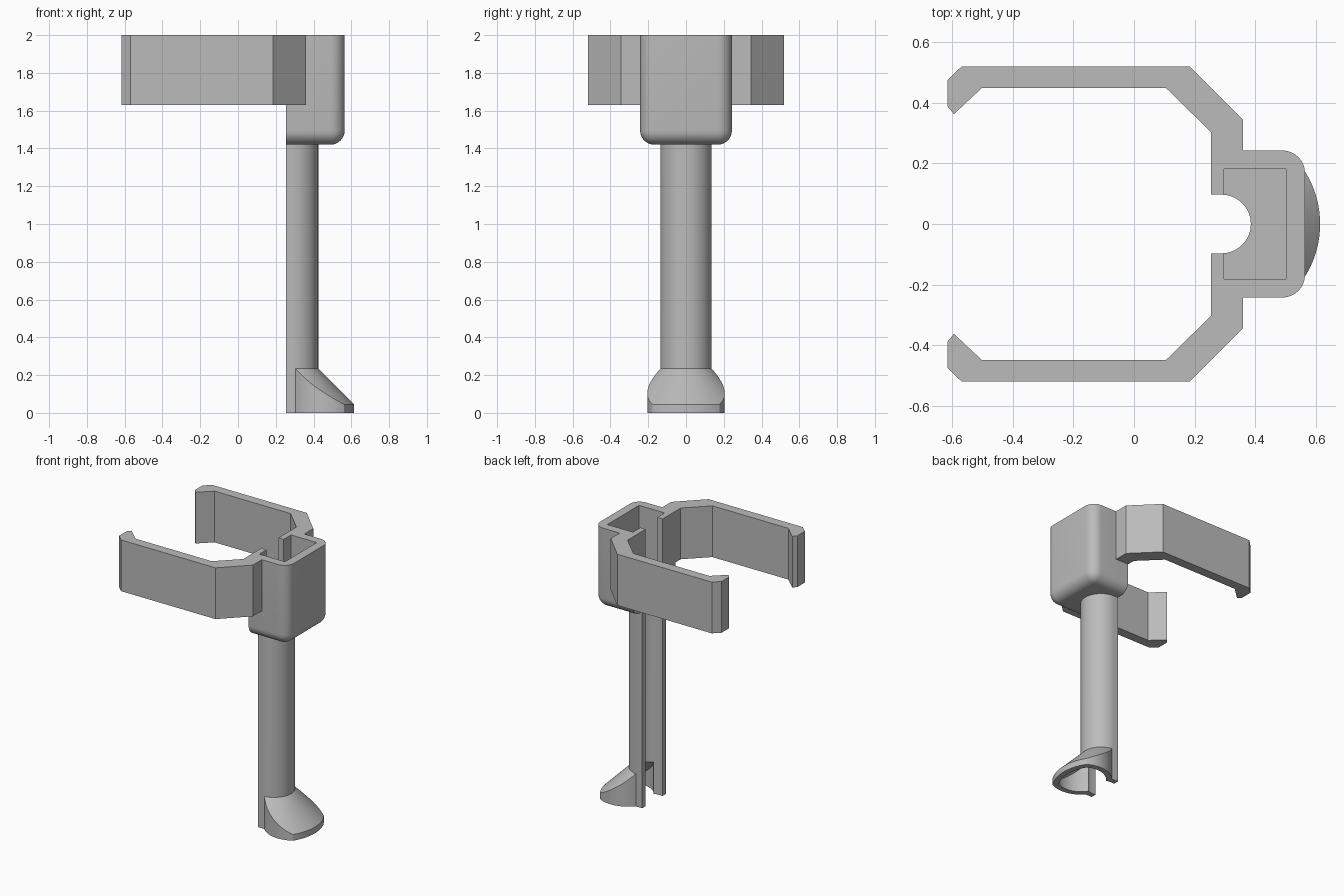
import bpy, bmesh
from math import cos, sin, pi, radians

if "Cube" in bpy.data.objects:
    bpy.data.objects.remove(bpy.data.objects["Cube"], do_unlink=True)

grey = bpy.data.materials.new("plain grey")
grey.diffuse_color = (0.5, 0.5, 0.5, 1)
grey.use_nodes = True
grey.node_tree.nodes["Principled BSDF"].inputs["Base Color"].default_value = (0.5, 0.5, 0.5, 1)


def loft(name, rings):
    """Closed solid through a stack of matching point rings."""
    bm = bmesh.new()
    loops = [[bm.verts.new(p) for p in ring] for ring in rings]
    n = len(loops[0])
    for low, high in zip(loops, loops[1:]):
        for i in range(n):
            j = (i + 1) % n
            bm.faces.new((low[i], low[j], high[j], high[i]))
    bm.faces.new(loops[0])
    bm.faces.new(loops[-1])
    bmesh.ops.recalc_face_normals(bm, faces=bm.faces)
    return finish(name, bm)


def finish(name, bm):
    mesh = bpy.data.meshes.new(name)
    bm.to_mesh(mesh)
    bm.free()
    mesh.materials.append(grey)
    obj = bpy.data.objects.new(name, mesh)
    bpy.context.collection.objects.link(obj)
    return obj


def prism(name, outline, z0, z1):
    return loft(name, [[(x, y, z) for x, y in outline] for z in (z0, z1)])


def lathe(name, cx, profile, n=96):
    """Round solid about a vertical axis at x = cx; profile is (radius, z)."""
    return loft(name, [[(cx + r * cos(2 * pi * i / n), r * sin(2 * pi * i / n), z)
                        for i in range(n)] for r, z in profile])


def block(name, x0, x1, half_y, z0, z1):
    return prism(name, [(x0, -half_y), (x1, -half_y), (x1, half_y), (x0, half_y)], z0, z1)


def u_outline(x_open, cx, r, n=32):
    """Half circle facing +x with straight legs back to x_open."""
    arc = [(cx + r * cos(a), r * sin(a)) for a in (-pi / 2 + pi * i / n for i in range(n + 1))]
    return [(x_open, -r)] + arc + [(x_open, r)]


def combine(obj, other, operation, keep=False):
    mod = obj.modifiers.new("combine", 'BOOLEAN')
    mod.operation = operation
    mod.solver = 'EXACT'
    mod.object = other
    bpy.context.view_layer.objects.active = obj
    bpy.ops.object.modifier_apply(modifier=mod.name)
    if not keep:
        bpy.data.objects.remove(other, do_unlink=True)


BACK, AXIS = 0.255, 0.289

# Channel that runs the full height, open towards -x
channel = prism("channel_cutter", u_outline(0.1, AXIS, 0.097), -0.1, 2.1)
channel.hide_render = True

# Socket box with rounded outer and lower edges
bm = bmesh.new()
bmesh.ops.create_cube(bm, size=1)
for v in bm.verts:
    v.co.x = 0.565 if v.co.x > 0 else BACK
    v.co.y *= 0.486
    v.co.z = 2.0 if v.co.z > 0 else 1.42
edges = []
for e in bm.edges:
    mid = (e.verts[0].co + e.verts[1].co) / 2
    upright = abs(e.verts[0].co.z - e.verts[1].co.z) > 0.1
    if mid.x > BACK + 0.01 and (upright or mid.z < 1.5):
        edges.append(e)
bmesh.ops.bevel(bm, geom=edges, offset=0.075, segments=8, profile=0.5, affect='EDGES')
socket = finish("socket_box", bm)
combine(socket, block("pocket_cutter", 0.297, 0.502, 0.181, 1.48, 2.1), 'DIFFERENCE')
combine(socket, channel, 'DIFFERENCE', keep=True)

# Spring clip arms, one on each side
arm = [(0.36, 0.243), (0.36, 0.345), (0.185, 0.52), (-0.57, 0.52), (-0.617, 0.475),
       (-0.617, 0.39), (-0.595, 0.363), (-0.502, 0.45), (0.105, 0.45),
       (BACK, 0.303), (BACK, 0.243)]
for name, side in (("left_clip_arm", 1), ("right_clip_arm", -1)):
    prism(name, [(x, side * y) for x, y in arm], 1.63, 2.0)

# Stem with a flared foot: a cone trimmed to a round outline
leg = prism("stem_and_foot", u_outline(BACK, AXIS, 0.136), 0, 1.42)
foot = lathe("foot", AXIS, [(0.326, 0), (0.326, 0.045), (0.116, 0.255)])
combine(foot, lathe("foot_outline", 0.46, [(0.205, -0.1), (0.205, 0.4)]), 'INTERSECT')
combine(foot, block("foot_back_trim", 0, 0.305, 0.5, -0.2, 0.5), 'DIFFERENCE')
combine(leg, foot, 'UNION')

# Hollow underside of the foot
hollow = lathe("hollow", AXIS, [(0.286, -0.05), (0.286, 0.04), (0.08, 0.246)])
combine(hollow, lathe("hollow_outline", 0.46, [(0.165, -0.1), (0.165, 0.4)]), 'INTERSECT')
combine(leg, hollow, 'DIFFERENCE')
combine(leg, channel, 'DIFFERENCE')

# Smooth the rounded parts, keep edges sharp
for obj in (socket, leg):
    bpy.ops.object.select_all(action='DESELECT')
    obj.select_set(True)
    bpy.context.view_layer.objects.active = obj
    bpy.ops.object.shade_smooth_by_angle(angle=radians(25))
